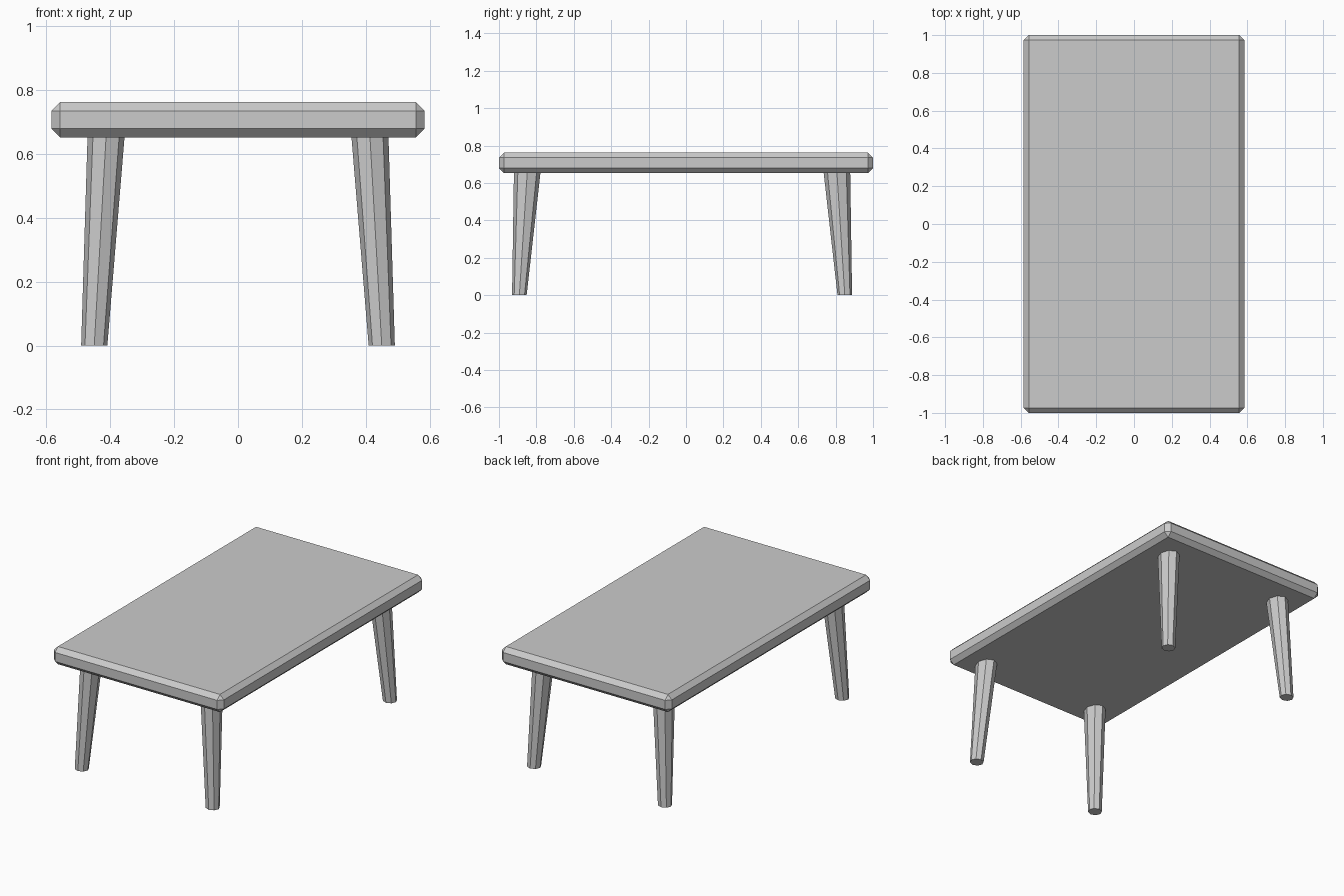
import bpy
import bmesh
from math import cos, sin, tau

cube = bpy.data.objects.get("Cube")
if cube:
    bpy.data.objects.remove(cube, do_unlink=True)

GREY = (0.6, 0.6, 0.6, 1)
grey = bpy.data.materials.new("plain grey")
grey.use_nodes = True
grey.diffuse_color = GREY
grey.node_tree.nodes["Principled BSDF"].inputs["Base Color"].default_value = GREY


def add_object(name, bm):
    bmesh.ops.recalc_face_normals(bm, faces=bm.faces)
    mesh = bpy.data.meshes.new(name)
    bm.to_mesh(mesh)
    bm.free()
    mesh.materials.append(grey)
    obj = bpy.data.objects.new(name, mesh)
    bpy.context.collection.objects.link(obj)
    return obj


# Slab with chamfered edges
UNDERSIDE, TOP = 0.652, 0.762
bm = bmesh.new()
bmesh.ops.create_cube(bm, size=1)
for v in bm.verts:
    v.co.x *= 1.168
    v.co.y *= 2.0
    v.co.z = v.co.z * (TOP - UNDERSIDE) + (TOP + UNDERSIDE) / 2
bmesh.ops.bevel(bm, geom=bm.edges[:], offset=0.027, segments=1,
                profile=0.5, affect='EDGES')
add_object("table_top", bm)


# Tapered eight-sided legs that splay outward
def ring(bm, x, y, z, rx, ry, sides=8):
    return [bm.verts.new((x + rx * cos(tau * i / sides),
                          y + ry * sin(tau * i / sides), z))
            for i in range(sides)]


def add_leg(name, sx, sy):
    bm = bmesh.new()
    shift = -0.021
    low = ring(bm, sx * 0.45, sy * 0.87 + shift, 0, 0.041, 0.039)
    high = ring(bm, sx * 0.413, sy * 0.828 + shift, UNDERSIDE + 0.003, 0.058, 0.071)
    for i in range(8):
        j = (i + 1) % 8
        bm.faces.new((low[i], low[j], high[j], high[i]))
    bm.faces.new(low[::-1])
    bm.faces.new(high)
    add_object(name, bm)


for side, sx in (("left", 1), ("right", -1)):
    for end, sy in (("front", -1), ("back", 1)):
        add_leg(f"{end}_{side}_leg", sx, sy)
